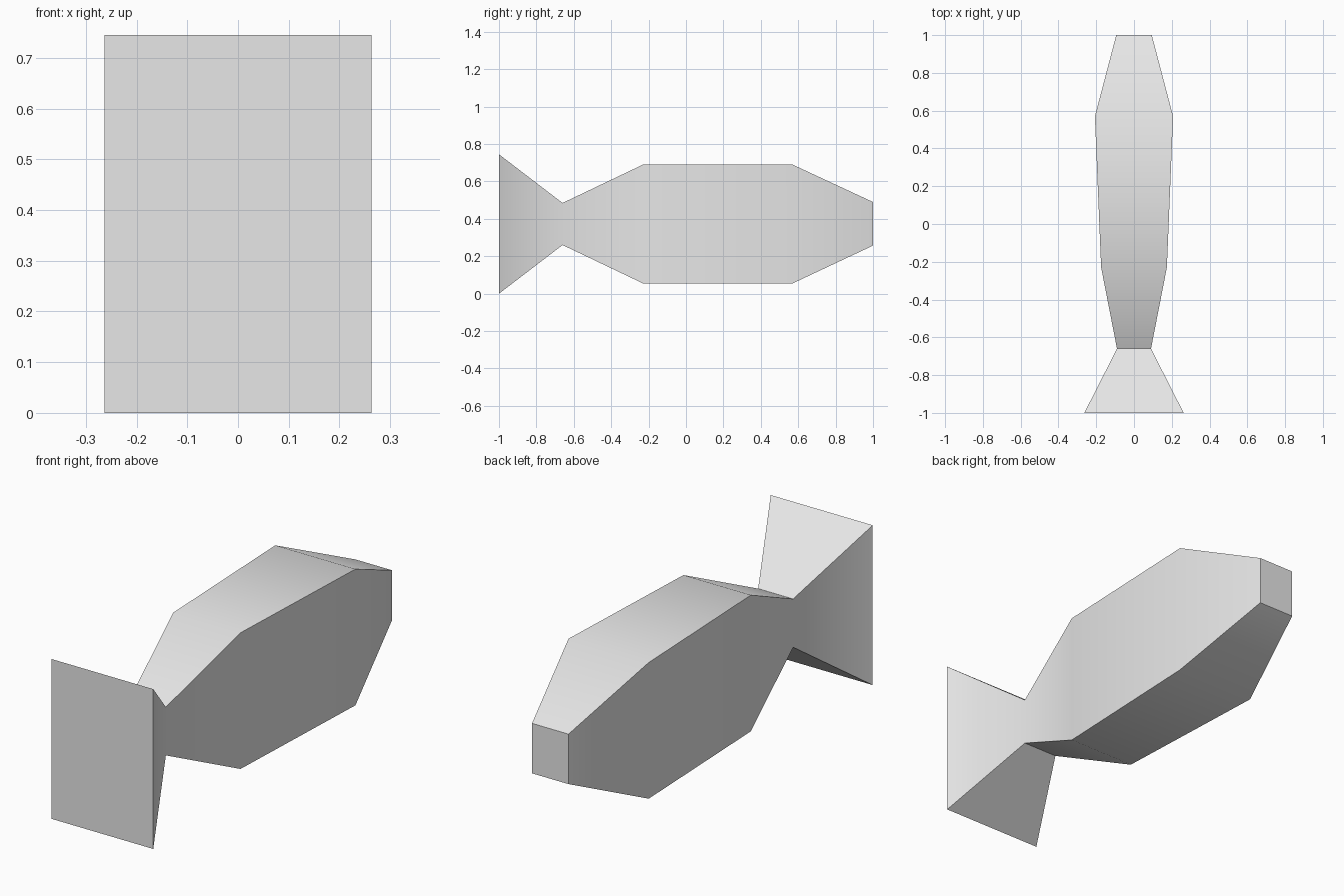
import bpy
import bmesh
from math import radians

cube = bpy.data.objects.get("Cube")
if cube:
    bpy.data.objects.remove(cube, do_unlink=True)

# Single light grey material
grey = bpy.data.materials.new("light_grey")
grey.use_nodes = True
colour = (0.8, 0.8, 0.8, 1.0)
grey.diffuse_color = colour
grey.node_tree.nodes["Principled BSDF"].inputs["Base Color"].default_value = colour

# Rectangular cross-sections from tail to nose: y, half width, bottom, top
SECTIONS = [
    (-1.00, 0.263, 0.000, 0.745),
    (-0.66, 0.090, 0.260, 0.485),
    (-0.23, 0.174, 0.055, 0.690),
    (0.57, 0.207, 0.055, 0.690),
    (1.00, 0.094, 0.257, 0.490),
]

# Fish body and flared tail, lofted through the sections
bm = bmesh.new()
rings = []
for y, w, low, high in SECTIONS:
    corners = [(-w, low), (w, low), (w, high), (-w, high)]
    rings.append([bm.verts.new((x, y, z)) for x, z in corners])
for a, b in zip(rings, rings[1:]):
    for i in range(4):
        j = (i + 1) % 4
        bm.faces.new((a[i], a[j], b[j], b[i]))
bm.faces.new(rings[0])
bm.faces.new(rings[-1])
bmesh.ops.recalc_face_normals(bm, faces=bm.faces)

mesh = bpy.data.meshes.new("fish_body")
bm.to_mesh(mesh)
bm.free()
mesh.materials.append(grey)
fish = bpy.data.objects.new("fish_body", mesh)
bpy.context.collection.objects.link(fish)

# Soft bends along the body, sharp corners and tail crease
bpy.ops.object.select_all(action="DESELECT")
fish.select_set(True)
bpy.context.view_layer.objects.active = fish
bpy.ops.object.shade_smooth_by_angle(angle=radians(48))
